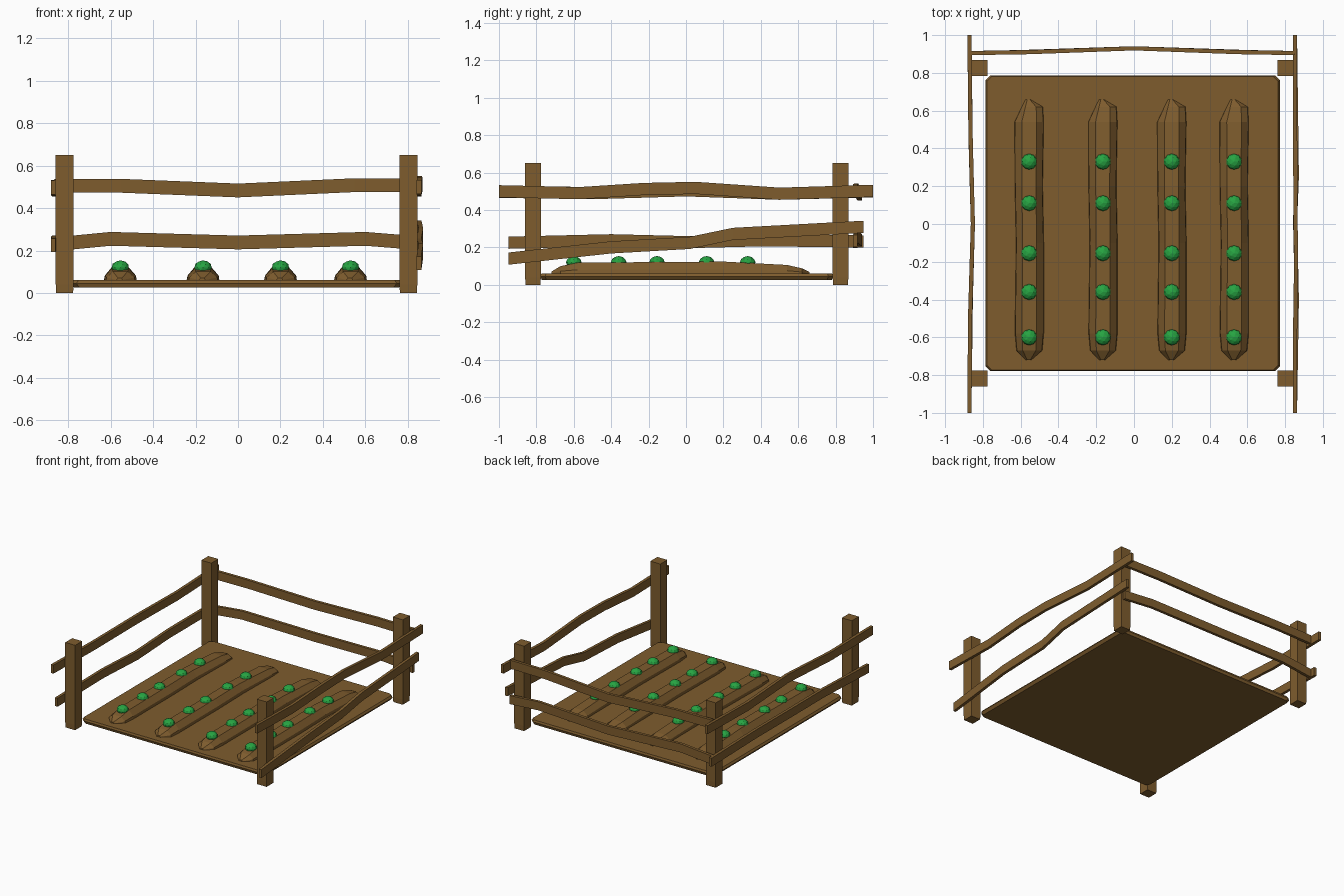
import bpy, bmesh
from mathutils import Matrix

cube = bpy.data.objects.get("Cube")
if cube:
    bpy.data.objects.remove(cube, do_unlink=True)


def material(name, colour):
    m = bpy.data.materials.new(name)
    m.use_nodes = True
    m.diffuse_color = colour
    m.node_tree.nodes["Principled BSDF"].inputs["Base Color"].default_value = colour
    return m


BROWN = material("earthy brown", (0.21, 0.108, 0.027, 1))
GREEN = material("leaf green", (0.02, 0.37, 0.055, 1))


def finish(name, bm, mat):
    bmesh.ops.recalc_face_normals(bm, faces=bm.faces[:])
    mesh = bpy.data.meshes.new(name)
    bm.to_mesh(mesh)
    bm.free()
    mesh.materials.append(mat)
    obj = bpy.data.objects.new(name, mesh)
    bpy.context.collection.objects.link(obj)
    return obj


def loft(name, rings, mat):
    """Skin a row of closed rings and cap both ends."""
    bm = bmesh.new()
    rows = [[bm.verts.new(p) for p in ring] for ring in rings]
    n = len(rows[0])
    for a, b in zip(rows, rows[1:]):
        for i in range(n):
            j = (i + 1) % n
            bm.faces.new((a[i], a[j], b[j], b[i]))
    bm.faces.new(rows[0])
    bm.faces.new(rows[-1])
    return finish(name, bm, mat)


def rail(name, axis, path, height=0.065, thick=0.022):
    """Bent plank: path holds (distance along, sideways position, mid height)."""
    rings = []
    for along, side, z in path:
        ring = []
        for s, h in ((-1, -1), (1, -1), (1, 1), (-1, 1)):
            across, up = side + s * thick / 2, z + h * height / 2
            ring.append((along, across, up) if axis == "x" else (across, along, up))
        rings.append(ring)
    loft(name, rings, BROWN)


# Soil slab with clipped corners
def slab_ring(hx, hy, z, c=0.025):
    pts = [(hx - c, -hy), (hx, c - hy), (hx, hy - c), (hx - c, hy),
           (c - hx, hy), (-hx, hy - c), (-hx, c - hy), (c - hx, -hy)]
    return [(x - 0.007, y + 0.004, z) for x, y in pts]


loft("soil_slab", [slab_ring(0.765, 0.775, 0.025), slab_ring(0.78, 0.782, 0.045),
                   slab_ring(0.77, 0.777, 0.06)], BROWN)

# Corner posts, slightly tapered at the foot
for side, x in (("right", -0.817), ("left", 0.803)):
    for end, y in (("front", -0.818), ("back", 0.826)):
        rings = [[(x + a * w, y + b * w, z) for a, b in ((-1, -1), (1, -1), (1, 1), (-1, 1))]
                 for z, w in ((0, 0.04), (0.04, 0.042), (0.65, 0.042))]
        loft(f"{end}_{side}_post", rings, BROWN)

# Fence rails on the back and both sides
rail("back_upper_rail", "x", [(-0.86, 0.905, 0.505), (-0.55, 0.91, 0.505), (0, 0.93, 0.483),
                              (0.55, 0.91, 0.508), (0.85, 0.905, 0.507)])
rail("back_lower_rail", "x", [(-0.86, 0.905, 0.23), (-0.6, 0.91, 0.255), (0, 0.93, 0.238),
                              (0.6, 0.91, 0.255), (0.85, 0.905, 0.235)])
rail("left_upper_rail", "y", [(-1, 0.853, 0.5), (-0.57, 0.853, 0.49), (-0.23, 0.858, 0.512),
                              (0.05, 0.855, 0.518), (0.5, 0.853, 0.487), (1, 0.853, 0.502)])
rail("left_lower_rail", "y", [(-0.95, 0.853, 0.14), (-0.4, 0.862, 0.2), (0.02, 0.853, 0.224),
                              (0.25, 0.862, 0.272), (0.95, 0.853, 0.31)])
rail("right_upper_rail", "y", [(-1, -0.871, 0.497), (-0.5, -0.868, 0.49), (0, -0.853, 0.505),
                               (0.5, -0.866, 0.487), (1, -0.871, 0.5)])
rail("right_lower_rail", "y", [(-0.95, -0.871, 0.225), (-0.4, -0.864, 0.238), (0, -0.853, 0.228),
                               (0.4, -0.864, 0.238), (0.95, -0.871, 0.232)])

# Raised planting rows: (y, left edge, right edge, ridge height)
ROW = [(-0.72, -0.02, 0.012, 0.07), (-0.67, -0.068, 0.07, 0.1), (-0.58, -0.076, 0.078, 0.118),
       (-0.1, -0.07, 0.078, 0.122), (0.2, -0.076, 0.072, 0.124), (0.54, -0.078, 0.078, 0.106),
       (0.62, -0.04, 0.074, 0.088), (0.66, -0.02, 0.005, 0.068)]
PLANTS_Y = (-0.6, -0.36, -0.155, 0.11, 0.33)

for n, x in enumerate((-0.555, -0.165, 0.2, 0.53), 1):
    rings = []
    for y, lo, hi, top in ROW:
        waist = 0.055 + (top - 0.055) * 0.4
        rings.append([(x + lo, y, 0.055), (x + hi, y, 0.055), (x + hi * 0.95, y, waist),
                      (x + hi * 0.5, y, top), (x + lo * 0.5, y, top), (x + lo * 0.95, y, waist)])
    loft(f"planting_row_{n}", rings, BROWN)

    # Sprouts growing along the row
    for k, y in enumerate(PLANTS_Y, 1):
        bm = bmesh.new()
        bmesh.ops.create_icosphere(bm, subdivisions=2, radius=0.042,
                                   matrix=Matrix.Translation((x, y, 0.12)) @ Matrix.Diagonal((1, 1, 0.8, 1)))
        finish(f"sprout_{n}_{k}", bm, GREEN)
